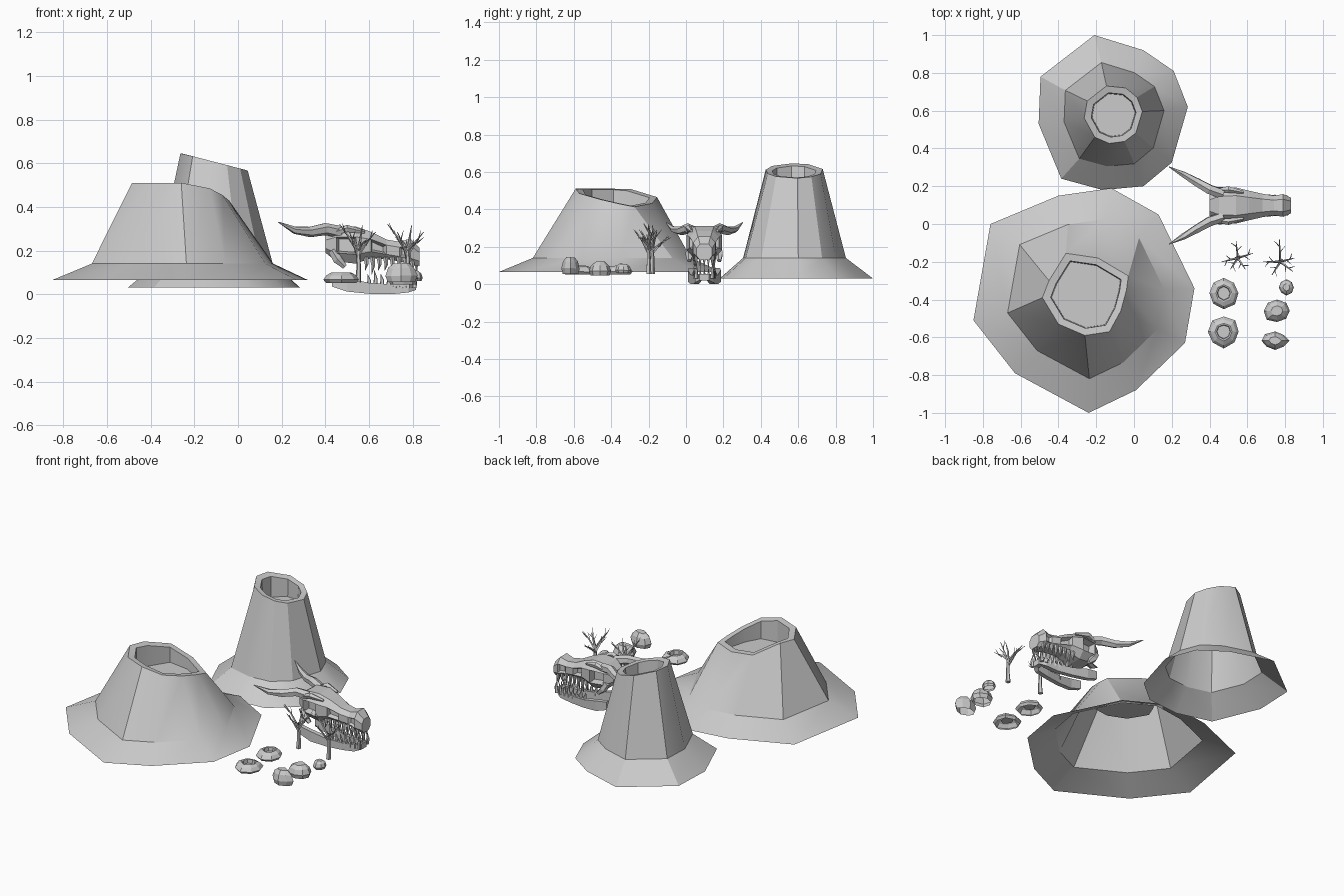
import bpy, bmesh, math, random
from mathutils import Vector

random.seed(4)
if "Cube" in bpy.data.objects:
    bpy.data.objects.remove(bpy.data.objects["Cube"])

GREY = (0.6, 0.6, 0.6, 1)
stone = bpy.data.materials.new("stone grey")
stone.use_nodes = True
stone.diffuse_color = GREY
stone.node_tree.nodes["Principled BSDF"].inputs["Base Color"].default_value = GREY


def finish(bm, name, smooth=None, outward=True):
    if outward:
        bmesh.ops.recalc_face_normals(bm, faces=bm.faces[:])
    mesh = bpy.data.meshes.new(name)
    bm.to_mesh(mesh)
    bm.free()
    mesh.materials.append(stone)
    ob = bpy.data.objects.new(name, mesh)
    bpy.context.collection.objects.link(ob)
    if smooth:
        bpy.ops.object.select_all(action='DESELECT')
        ob.select_set(True)
        bpy.context.view_layer.objects.active = ob
        bpy.ops.object.shade_smooth_by_angle(angle=math.radians(smooth))
    return ob


def loft(bm, rings, start=True, end=True):
    """Skin rings of equal length; returns the side faces by band."""
    loops = [[bm.verts.new(p) for p in ring] for ring in rings]
    bands = []
    for a, b in zip(loops, loops[1:]):
        n = len(a)
        bands.append([bm.faces.new((a[i], a[(i + 1) % n], b[(i + 1) % n], b[i]))
                      for i in range(n)])
    if start:
        bm.faces.new(loops[0][::-1])
    if end:
        bm.faces.new(loops[-1])
    return bands


def tube(bm, path, radii, sides=5):
    pts = [Vector(p) for p in path]
    rings = []
    for i, p in enumerate(pts):
        d = (pts[min(i + 1, len(pts) - 1)] - pts[max(i - 1, 0)]).normalized()
        u = d.cross(Vector((0.3, 1, 0.1))).normalized()
        v = d.cross(u)
        rings.append([p + radii[i] * (math.cos(t) * u + math.sin(t) * v)
                      for t in (math.tau * k / sides for k in range(sides))])
    loft(bm, rings)


def scaled(ring, centre, s, z):
    return [(centre[0] + (x - centre[0]) * s, centre[1] + (y - centre[1]) * s, z)
            for x, y in ring]


# Volcanoes: open-bottomed shells with a flared skirt, tilted rim and crater floor
def volcano(name, base, rim, base_z, skirt, rim_height, floor_z, lip, floor_scale):
    n = len(base)
    bc = [sum(p[k] for p in base) / n for k in (0, 1)]
    rc = [sum(p[k] for p in rim) / n for k in (0, 1)]
    inner = scaled(rim, rc, lip, 0)
    bm = bmesh.new()
    loft(bm, [[(x, y, base_z) for x, y in base],
              scaled(base, bc, skirt, 0.14),
              [(x, y, rim_height(x, y)) for x, y in rim],
              [(x, y, rim_height(x, y) - 0.005) for x, y, z in inner],
              scaled(rim, rc, floor_scale, floor_z)], start=False)
    finish(bm, name, 30)


big_base = [(-.76, 0), (-.40, .15), (-.12, .19), (.13, .05), (.32, -.34),
            (.27, -.63), (.01, -.88), (-.24, -1), (-.63, -.79), (-.85, -.51)]
big_rim = [(-.45, -.30), (-.36, -.155), (-.19, -.18), (-.03, -.275), (-.04, -.35),
           (-.07, -.46), (-.13, -.57), (-.26, -.59), (-.40, -.53), (-.485, -.39)]
volcano("wide_volcano", big_base[::-1], big_rim[::-1], 0.065, 0.71,
        lambda x, y: min(0.51, 0.36 - 0.22 * x - 0.169 * y), 0.37, 0.82, 0.8)

small_base = [(-.21, 1), (.05, .92), (.21, .81), (.285, .62), (.20, .325),
              (.05, .20), (-.165, .18), (-.385, .24), (-.505, .53), (-.495, .78)]
small_rim = []
for x, y in small_base:
    d = Vector((x + .11, y - .58)).normalized() * 0.155
    small_rim.append((d.x - .11, d.y + .58))
volcano("tall_volcano", small_base[::-1], small_rim[::-1], 0.03, 0.67,
        lambda x, y: min(0.645, 0.578 - 0.26 * x), 0.5, 0.77, 0.74)

# Skull: lofted cross-sections along x, with sunken sockets
MID = 0.098
sections = [(.40, .055, .19, .27), (.45, .088, .15, .305), (.54, .095, .14, .31),
            (.61, .078, .165, .285), (.68, .062, .16, .25), (.74, .052, .15, .24),
            (.79, .06, .135, .255), (.83, .042, .13, .215)]


def section(x, w, lo, hi):
    h = hi - lo
    half = [(.6 * w, lo), (w, lo + .25 * h), (w, lo + .72 * h), (.55 * w, hi)]
    return ([(x, MID + y, z) for y, z in half]
            + [(x, MID - y, z) for y, z in half[::-1]])


bm = bmesh.new()
bands = loft(bm, [section(*s) for s in sections])
bmesh.ops.recalc_face_normals(bm, faces=bm.faces[:])
for band, rim_w, depth in ((1, .013, -.04), (3, .014, -.025), (5, .012, -.015)):
    for side in (1, 5):
        bmesh.ops.inset_individual(bm, faces=[bands[band][side]],
                                   thickness=rim_w, depth=depth)
finish(bm, "skull", outward=False)

# Paired skull details
for name, s in (("left", 1), ("right", -1)):
    bm = bmesh.new()
    tube(bm, [(.47, MID + s * .06, .285), (.40, MID + s * .085, .298),
              (.33, MID + s * .125, .285), (.26, MID + s * .165, .293),
              (.185, MID + s * .205, .33)], [.028, .028, .024, .017, .002], 6)
    finish(bm, name + "_horn")
    bm = bmesh.new()
    tube(bm, [(.44, MID + s * .08, .28), (.50, MID + s * .085, .30),
              (.58, MID + s * .07, .285)], [.012, .018, .008], 5)
    finish(bm, name + "_brow")
    bm = bmesh.new()
    tube(bm, [(.43, MID + s * .075, .20), (.455, MID + s * .08, .16),
              (.49, MID + s * .08, .125)], [.018, .022, .012], 5)
    finish(bm, name + "_cheek_bone")

    # Teeth, longest towards the snout
    for jaw, z, way in (("upper", .158, -1), ("lower", .042, 1)):
        bm = bmesh.new()
        for i in range(8):
            x = .585 + .03 * i + (.012 if way > 0 else 0)
            if x > .81:
                continue
            y = MID + s * (.055 - .012 * i / 7)
            length = .05 + .018 * (i % 3 == 1)
            tube(bm, [(x, y, z - way * .012), (x + .004, y, z + way * length * .4),
                      (x - .003, y, z + way * length)], [.012, .009, .001], 5)
        finish(bm, name + "_" + jaw + "_teeth")

bm = bmesh.new()
for y in (-.022, 0, .022):
    tube(bm, [(.815, MID + y, .15), (.82, MID + y, .085)], [.01, .001], 5)
    tube(bm, [(.80, MID + y, .035), (.805, MID + y, .085)], [.009, .001], 5)
finish(bm, "front_teeth")

# Lower jaw: a U of flat bars, joined at the chin
half_jaw = [(.43, .085, .035, .085), (.50, .088, .012, .075), (.60, .075, .002, .052),
            (.70, .058, .0, .045), (.78, .05, .008, .05), (.815, .026, .02, .055)]
path = [(x, w, a, b) for x, w, a, b in half_jaw]
path += [(x, -w, a, b) for x, w, a, b in half_jaw[::-1]]
rings = []
for x, w, a, b in path:
    inset = 0.028 if abs(w) > .03 else 0.012
    back = .03 if abs(w) < .03 else 0
    inner = w - math.copysign(inset, w)
    rings.append([(x, MID + w, a), (x, MID + w, b),
                  (x - back, MID + inner, b), (x - back, MID + inner, a)])
bm = bmesh.new()
loft(bm, rings)
finish(bm, "lower_jaw")


# Bare trees: trunk, bent boughs and thin twigs
def tree(name, x, y, tips):
    bm = bmesh.new()
    tube(bm, [(x, y, .055), (x + .003, y, .12), (x, y, .20)], [.015, .011, .009])
    for i, (tx, ty) in enumerate(tips):
        foot = Vector((x, y, .165 + .012 * (i % 4)))
        tip = Vector((tx, ty, .25 + .035 * (i % 3)))
        bend = foot.lerp(tip, .5) + Vector((0, 0, .008))
        tube(bm, [foot, bend, tip], [.007, .005, .0015], 4)
        out = tip - foot
        across = Vector((-out.y, out.x, 0)).normalized()
        for k in (-1, 1):
            start = foot.lerp(tip, .55 + .12 * k)
            tube(bm, [start, start + out * .25 + across * k * .028
                      + Vector((0, 0, .015))], [.0035, .001], 4)
    tube(bm, [(x, y, .19), (x + .01, y + .01, .25), (x + .02, y, .315)],
         [.009, .006, .0015], 4)
    finish(bm, name)


tree("left_tree", .775, -.20, [(.77, -.08), (.85, -.18), (.685, -.20), (.84, -.25), (.73, -.27)])
tree("right_tree", .55, -.18, [(.54, -.09), (.63, -.155), (.465, -.20), (.59, -.24), (.51, -.24)])


# Small stones: hollow-bottomed mounds, some with an open vent
def mound(name, x, y, rx, ry, low, high, vent):
    sides = 8
    wobble = [random.uniform(.9, 1.05) for _ in range(sides)]

    def ring(s, f):
        return [(x + rx * s * wobble[i] * math.cos(math.tau * i / sides),
                 y + ry * s * wobble[i] * math.sin(math.tau * i / sides),
                 low + (high - low) * (f + (random.uniform(-.08, 0) if f else 0)))
                for i in range(sides)]

    rings = [ring(.85, 0), ring(1, .35), ring(.82, .75)]
    rings += [ring(.55, 1), ring(.45, .95), ring(.42, .5)] if vent else [ring(.45, 1)]
    bm = bmesh.new()
    loft(bm, rings, start=False)
    finish(bm, name)


mound("back_vent", .475, -.365, .083, .083, .052, .10, True)
mound("front_vent", .475, -.57, .087, .085, .052, .10, True)
mound("small_rock", .807, -.335, .043, .042, .06, .11, False)
mound("middle_rock", .757, -.46, .075, .064, .045, .122, False)
mound("front_rock", .747, -.618, .072, .047, .055, .145, False)
